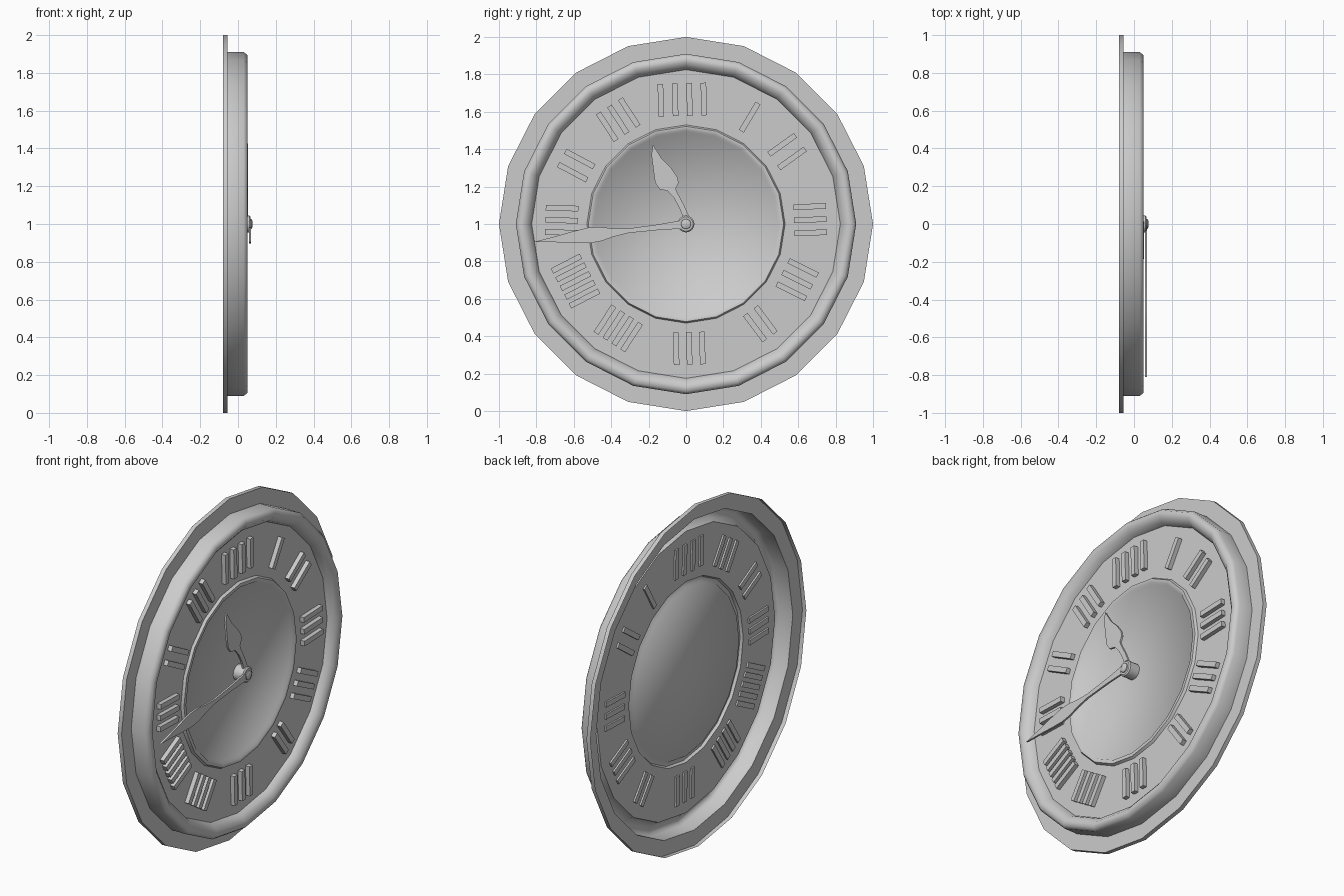
import bpy, bmesh
from math import sin, cos, pi, radians

if "Cube" in bpy.data.objects:
    bpy.data.objects.remove(bpy.data.objects["Cube"])

CZ = 1.0  # height of the clock centre


def finish(name, bm, smooth=None):
    bmesh.ops.recalc_face_normals(bm, faces=bm.faces[:])
    me = bpy.data.meshes.new(name)
    bm.to_mesh(me)
    bm.free()
    ob = bpy.data.objects.new(name, me)
    bpy.context.collection.objects.link(ob)
    if smooth is not None:
        bpy.ops.object.select_all(action='DESELECT')
        ob.select_set(True)
        bpy.context.view_layer.objects.active = ob
        bpy.ops.object.shade_smooth_by_angle(angle=radians(smooth))
    return ob


def lathe(name, profile, sides, smooth):
    """Turn (radius, x) points around the clock axis; the last ring is capped."""
    bm = bmesh.new()
    rings = [[bm.verts.new((x, r * sin(2 * pi * i / sides), CZ + r * cos(2 * pi * i / sides)))
              for i in range(sides)] for r, x in profile]
    for a, b in zip(rings, rings[1:]):
        for i in range(sides):
            j = (i + 1) % sides
            bm.faces.new((a[i], a[j], b[j], b[i]))
    bm.faces.new(rings[-1])
    ob = finish(name, bm, smooth)
    # sheet shell: make sure the dial faces forward
    if ob.data.polygons[-1].normal.x < 0:
        ob.data.flip_normals()
    return ob


def plate(bm, outline, x0, x1):
    """Extrude a (y, z) outline from x0 to x1."""
    back = [bm.verts.new((x0, y, CZ + z)) for y, z in outline]
    front = [bm.verts.new((x1, y, CZ + z)) for y, z in outline]
    bm.faces.new(back)
    bm.faces.new(front)
    for i in range(len(outline)):
        j = (i + 1) % len(outline)
        bm.faces.new((back[i], back[j], front[j], front[i]))


def turned(u, r, deg):
    """Across / outward offsets turned to a clockwise dial angle."""
    a = radians(deg)
    return (u * cos(a) + r * sin(a), r * cos(a) - u * sin(a))


# Case and dial: one hollow-backed shell with flange, raised rim and inner ring
lathe("case_and_dial", [(1, -.08), (1, -.055), (.91, -.055), (.91, .03), (.895, .05),
                        (.865, .05), (.835, .025), (.825, 0), (.53, 0), (.522, .015),
                        (.502, .015), (.492, 0)], 20, 60)

# Hour markers: groups of plain raised bars (angle, total width, bar count)
markers = [(30.8, .03, 1), (54.4, .12, 2), (88, .17, 3), (116.6, .17, 3),
           (143.3, .10, 2), (178.5, .17, 3), (213, .20, 4), (242.7, .24, 5),
           (271.7, .16, 3), (298, .11, 2), (327, .17, 3), (358.3, .26, 4)]
bm = bmesh.new()
for deg, width, count in markers:
    for k in range(count):
        u = 0 if count == 1 else (k / (count - 1) - .5) * (width - .03)
        corners = [(u - .015, .578), (u + .015, .578), (u + .015, .752), (u - .015, .752)]
        plate(bm, [turned(a, r, deg) for a, r in corners], -.01, .025)
finish("hour_markers", bm)

# Hour hand: curved stem and leaf blade
bm = bmesh.new()
plate(bm, [(.02, .02), (.012, .05), (-.01, .10), (-.045, .165), (-.055, .19), (-.04, .22),
           (-.045, .25), (-.08, .30), (-.13, .35), (-.177, .425), (-.185, .37),
           (-.172, .27), (-.165, .22), (-.14, .185), (-.10, .178), (-.065, .14),
           (-.035, .085), (-.02, .045), (-.02, .02)], .04, .052)
finish("hour_hand", bm, 30)

# Minute hand: tapered stem and long slim blade
half = [(.022, .03), (.015, .15), (.012, .31), (.022, .39), (.038, .46), (.042, .52),
        (.032, .60), (.016, .70)]
bm = bmesh.new()
outline = half + [(0, .815)] + [(-u, r) for u, r in reversed(half)]
plate(bm, [turned(u, r, 263.3) for u, r in outline], .057, .068)
finish("minute_hand", bm, 30)

# Hub and knob holding the hands
lathe("hub", [(.045, 0), (.045, .06), (.038, .066), (.025, .066)], 20, 40)
lathe("knob", [(.018, .06), (.027, .067), (.026, .072), (.016, .077)], 16, 50)
